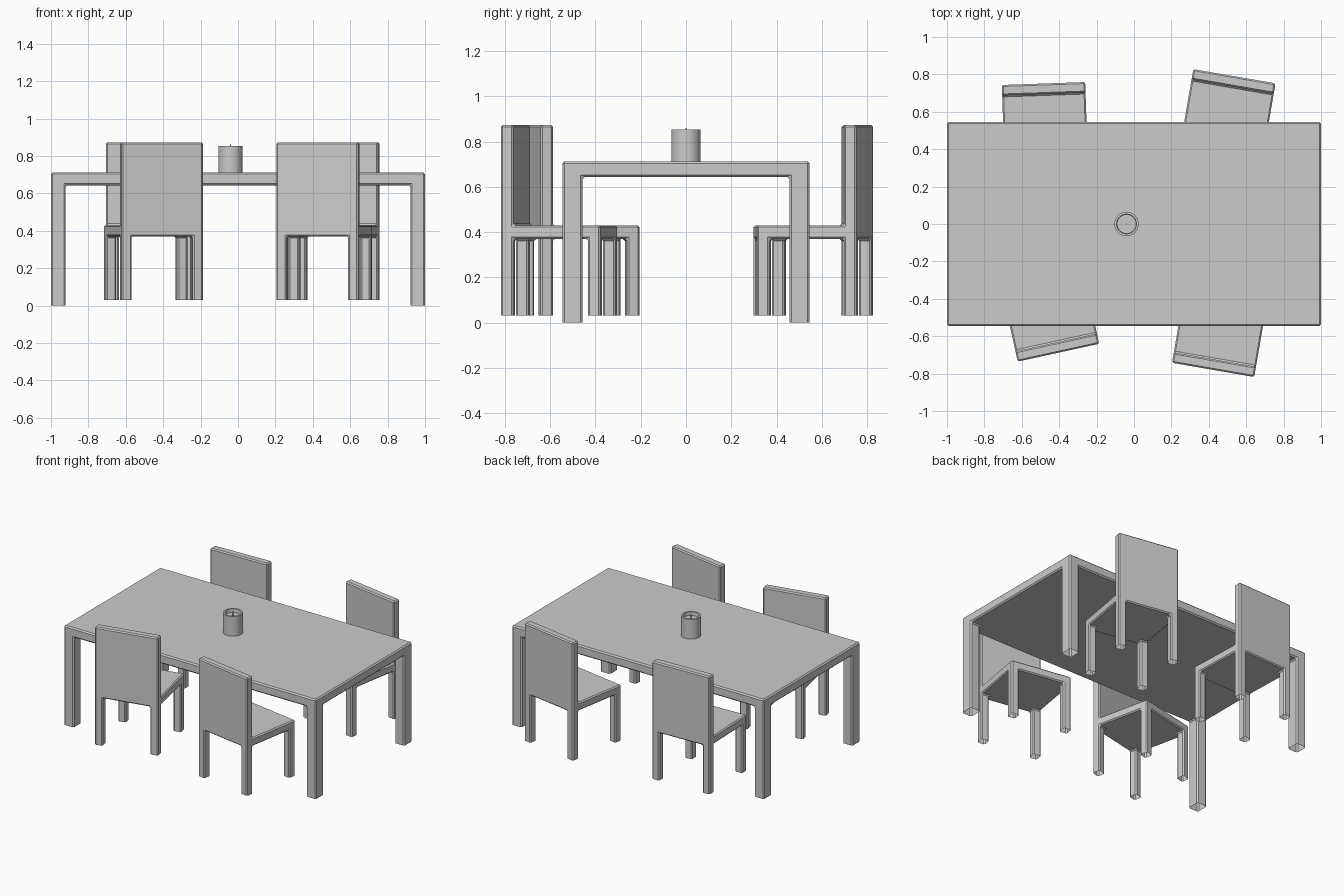
import bpy, bmesh
from math import radians, cos, sin, pi
from mathutils import Vector

if "Cube" in bpy.data.objects:
    bpy.data.objects.remove(bpy.data.objects["Cube"])


def block_mesh(name, cuts, filled, bevel):
    """Skin the filled cells of a small 3D lattice; lowest leg ends stay open."""
    bm = bmesh.new()
    n = [len(c) - 1 for c in cuts]
    for i in range(n[0]):
        for j in range(n[1]):
            for k in range(n[2]):
                if not filled(i, j, k):
                    continue
                for axis in range(3):
                    for side in (0, 1):
                        nb = [i, j, k]
                        nb[axis] += 1 if side else -1
                        inside = all(0 <= nb[a] < n[a] for a in range(3))
                        if inside and filled(*nb):
                            continue
                        if axis == 2 and side == 0 and k == 0:
                            continue
                        quad = []
                        for u, v in ((0, 0), (1, 0), (1, 1), (0, 1)):
                            idx = [i, j, k]
                            idx[axis] += side
                            idx[(axis + 1) % 3] += u
                            idx[(axis + 2) % 3] += v
                            quad.append(bm.verts.new([cuts[a][idx[a]] for a in range(3)]))
                        bm.faces.new(quad if side else quad[::-1])
    bmesh.ops.remove_doubles(bm, verts=bm.verts, dist=1e-5)
    # merge coplanar cell faces so bevels stay clean
    bmesh.ops.dissolve_limit(bm, angle_limit=radians(1), verts=bm.verts, edges=bm.edges)
    mesh = bpy.data.meshes.new(name)
    bm.to_mesh(mesh)
    bm.free()
    obj = bpy.data.objects.new(name, mesh)
    bpy.context.collection.objects.link(obj)
    mod = obj.modifiers.new("soft_edges", 'BEVEL')
    mod.width = bevel
    mod.segments = 1
    mod.limit_method = 'ANGLE'
    mod.angle_limit = radians(30)
    return obj


def corner(i, j):
    return i != 1 and j != 1


# table: slab with four flush corner legs
block_mesh("table",
           ([-1, -0.922, 0.922, 1], [-0.546, -0.456, 0.456, 0.546], [0, 0.643, 0.712]),
           lambda i, j, k: k == 1 or corner(i, j), 0.009)

# chairs: seat, four legs and a full-width back; origin at the middle of the back's outer edge
W, D, T = 0.446, 0.446, 0.056
chair_cuts = ([-W / 2, -W / 2 + T, W / 2 - T, W / 2],
              [0, T, D - T, D],
              [0.031, 0.37, 0.43, 0.873])


def chair_cell(i, j, k):
    return (corner(i, j), True, j == 0)[k]


for name, x, y, turn in (("front_left_chair", -0.404, -0.688, 12.3),
                         ("front_right_chair", 0.423, -0.78, -9.8),
                         ("back_left_chair", -0.484, 0.751, 182),
                         ("back_right_chair", 0.537, 0.79, 170.2)):
    chair = block_mesh(name, chair_cuts, chair_cell, 0.008)
    chair.location = (x, y, 0)
    chair.rotation_euler.z = radians(turn)


def lathe(name, profile, center, sides):
    """Spin an (r, z) profile around a vertical axis."""
    bm = bmesh.new()
    rings = [[bm.verts.new((center[0] + r * cos(2 * pi * s / sides),
                            center[1] + r * sin(2 * pi * s / sides), z))
              for s in range(sides)] for r, z in profile]
    for a, b in zip(rings, rings[1:]):
        for s in range(sides):
            t = (s + 1) % sides
            bm.faces.new((a[s], a[t], b[t], b[s]))
    bm.faces.new(rings[0][::-1])
    bm.faces.new(rings[-1])
    mesh = bpy.data.meshes.new(name)
    bm.to_mesh(mesh)
    bm.free()
    obj = bpy.data.objects.new(name, mesh)
    bpy.context.collection.objects.link(obj)
    bpy.ops.object.select_all(action='DESELECT')
    bpy.context.view_layer.objects.active = obj
    obj.select_set(True)
    bpy.ops.object.shade_smooth_by_angle(angle=radians(30))
    return obj


# candle with recessed top, and its wick
lathe("candle", [(0.065, 0.712), (0.065, 0.853), (0.053, 0.853), (0.051, 0.828)], (-0.04, 0), 32)
lathe("wick", [(0.004, 0.826), (0.003, 0.86)], (-0.04, 0), 8)
